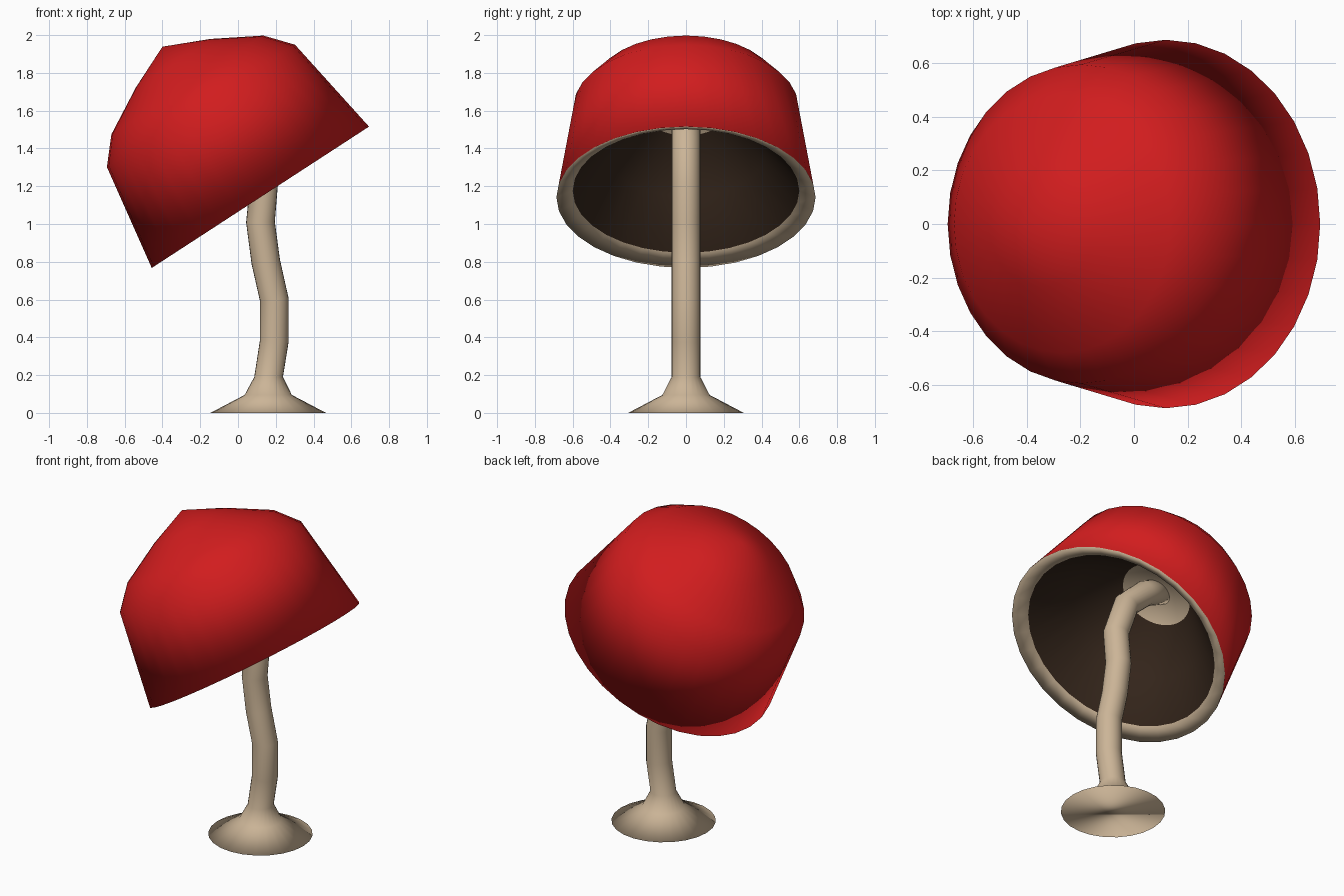
import bpy, bmesh, math
from mathutils import Vector

if "Cube" in bpy.data.objects:
    bpy.data.objects.remove(bpy.data.objects["Cube"])


def material(name, rgb):
    m = bpy.data.materials.new(name)
    m.diffuse_color = (*rgb, 1)
    m.use_nodes = True
    m.node_tree.nodes["Principled BSDF"].inputs["Base Color"].default_value = m.diffuse_color
    return m


red = material("red", (0.64, 0.012, 0.013))
tan = material("tan", (0.60, 0.46, 0.31))
dark = material("dark_brown", (0.035, 0.019, 0.011))


def loft(name, rings, sides, mats, band_mats=None):
    """Skin rings given as (centre, axis, radius); radius 0 makes a tip."""
    bm = bmesh.new()
    loops = []
    for centre, axis, r in rings:
        side = Vector((0, 1, 0))
        other = side.cross(axis).normalized()
        n = sides if r > 0 else 1
        loops.append([bm.verts.new(centre + r * (other * math.cos(i * math.tau / sides)
                                                 + side * math.sin(i * math.tau / sides)))
                      for i in range(n)])
    for k, (a, b) in enumerate(zip(loops, loops[1:])):
        for i in range(sides):
            j = (i + 1) % sides
            if len(a) == 1:
                f = bm.faces.new((a[0], b[j], b[i]))
            elif len(b) == 1:
                f = bm.faces.new((a[i], a[j], b[0]))
            else:
                f = bm.faces.new((a[i], a[j], b[j], b[i]))
            if band_mats:
                f.material_index = band_mats[k]
    for end in (loops[0], loops[-1]):
        if len(end) > 1:
            bm.faces.new(end)
    bmesh.ops.recalc_face_normals(bm, faces=bm.faces)
    for f in bm.faces:
        f.smooth = True
    me = bpy.data.meshes.new(name)
    bm.to_mesh(me)
    bm.free()
    for m in mats:
        me.materials.append(m)
    ob = bpy.data.objects.new(name, me)
    bpy.context.collection.objects.link(ob)
    return ob


# Tilted cap: outer dome, rim, hollow underside with a pale patch at the stem
rim_centre = Vector((0.1185, 0, 1.1415))
axis = Vector((-0.545, 0, 0.838)).normalized()
profile = [(0, 0.951), (0.235, 0.847), (0.48, 0.709), (0.594, 0.577), (0.686, 0),
           (0.60, 0.04), (0.42, 0.28), (0.215, 0.53), (0, 0.555)]
loft("mushroom_cap", [(rim_centre + axis * h, axis, r) for r, h in profile], 32,
     [red, tan, dark], [0, 0, 0, 0, 1, 2, 2, 1])

# Curved stem with flared foot: x, z, radius
stem = [(0.16, 0, 0.306), (0.16, 0.095, 0.125), (0.162, 0.19, 0.076), (0.192, 0.38, 0.076),
        (0.192, 0.60, 0.076), (0.147, 0.80, 0.076), (0.119, 1.01, 0.076), (0.137, 1.21, 0.076),
        (0.06, 1.43, 0.076), (-0.08, 1.56, 0.076), (-0.22, 1.625, 0.076)]
pts = [Vector((x, 0, z)) for x, z, r in stem]
rings = []
for i, p in enumerate(pts):
    if i < 3:
        direction = Vector((0, 0, 1))
    else:
        direction = (pts[min(i + 1, len(pts) - 1)] - pts[i - 1]).normalized()
    rings.append((p, direction, stem[i][2]))
loft("stem", rings, 24, [tan])
